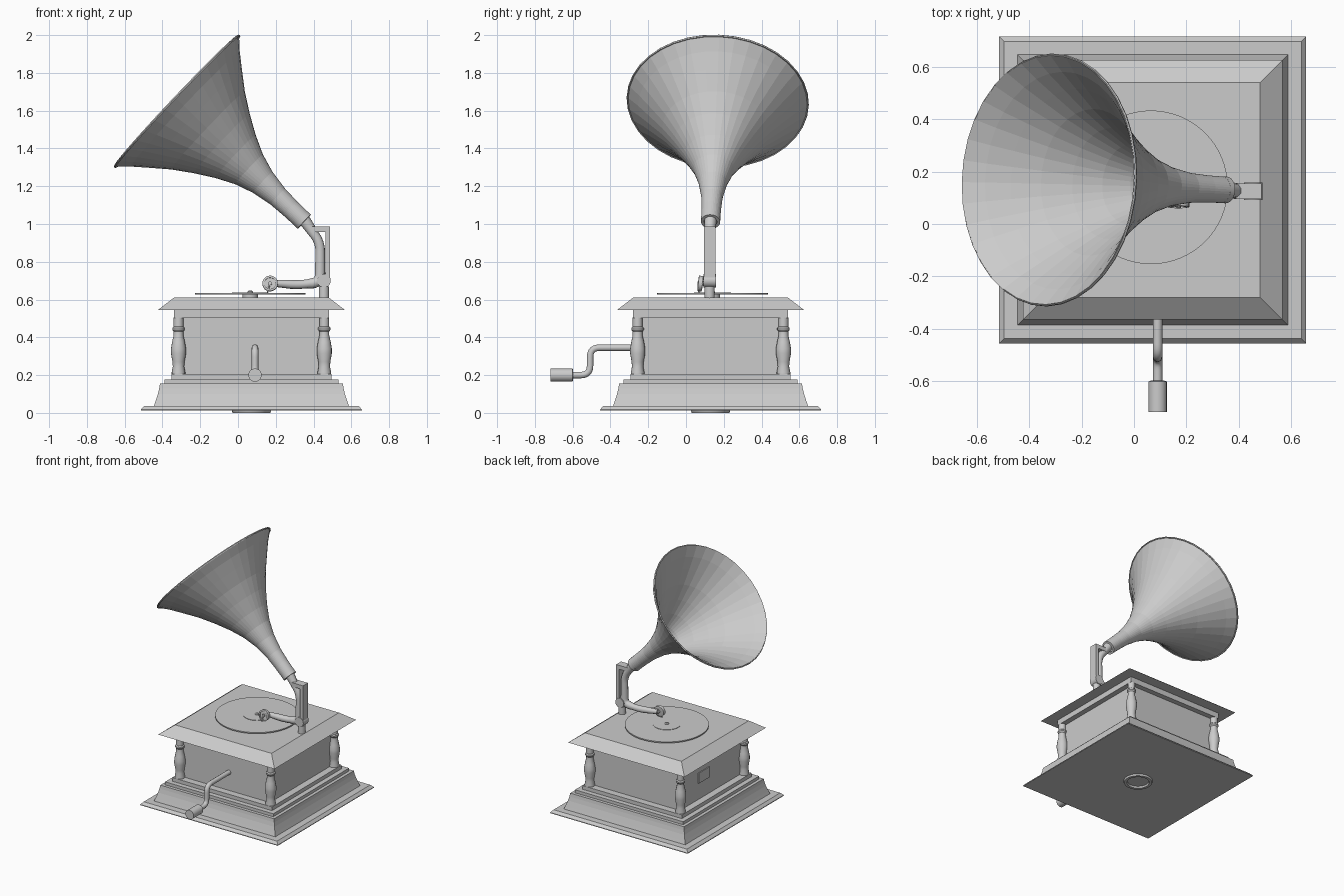
import bpy, bmesh, math
from mathutils import Vector, Matrix

if "Cube" in bpy.data.objects:
    bpy.data.objects.remove(bpy.data.objects["Cube"])

CX, CY = 0.071, 0.13          # centre of the cabinet
POST_Y = 0.125


def finish(name, bm, smooth=None):
    bmesh.ops.recalc_face_normals(bm, faces=bm.faces)
    me = bpy.data.meshes.new(name)
    bm.to_mesh(me)
    bm.free()
    ob = bpy.data.objects.new(name, me)
    bpy.context.collection.objects.link(ob)
    if smooth:
        shade(ob, smooth)
    return ob


def shade(ob, angle):
    bpy.ops.object.select_all(action='DESELECT')
    ob.select_set(True)
    bpy.context.view_layer.objects.active = ob
    bpy.ops.object.shade_smooth_by_angle(angle=math.radians(angle))


def lathe(name, profile, segs=32, origin=(0, 0, 0), axis=(0, 0, 1), caps=True,
          closed=False, phase=0.0, smooth=30):
    """Revolve (radius, height) pairs about an axis through origin."""
    bm = bmesh.new()
    m = Matrix.Translation(origin) @ Vector((0, 0, 1)).rotation_difference(Vector(axis)).to_matrix().to_4x4()
    rings = []
    for r, h in profile:
        rings.append([bm.verts.new(m @ Vector((r * math.cos(phase + 2 * math.pi * i / segs),
                                               r * math.sin(phase + 2 * math.pi * i / segs), h)))
                      for i in range(segs)])
    pairs = list(zip(rings, rings[1:])) + ([(rings[-1], rings[0])] if closed else [])
    for a, b in pairs:
        for i in range(segs):
            j = (i + 1) % segs
            bm.faces.new((a[i], a[j], b[j], b[i]))
    if caps and not closed:
        bm.faces.new(rings[0])
        bm.faces.new(rings[-1])
    return finish(name, bm, smooth)


def square(name, profile):
    """Square moulding from (half width, z) pairs."""
    return lathe(name, [(h * math.sqrt(2), z) for h, z in profile], 4, (CX, CY, 0),
                 phase=math.pi / 4, smooth=None)


def box(name, lo, hi):
    bm = bmesh.new()
    bmesh.ops.create_cube(bm, size=1)
    lo, hi = Vector(lo), Vector(hi)
    for v in bm.verts:
        v.co = Vector([(lo[k] + hi[k]) / 2 + v.co[k] * (hi[k] - lo[k]) for k in range(3)])
    return finish(name, bm)


def tube(name, pts, radii, bend=0.04, steps=6):
    """Round tube along a path with rounded corners."""
    pts = [Vector(p) for p in pts]
    path = [(pts[0], radii[0])]
    for a, p, b, r in zip(pts, pts[1:], pts[2:], radii[1:]):
        s, e = p + (a - p).normalized() * bend, p + (b - p).normalized() * bend
        for k in range(steps + 1):
            t = k / steps
            path.append((s * (1 - t) ** 2 + p * 2 * t * (1 - t) + e * t * t, r))
    path.append((pts[-1], radii[-1]))
    cu = bpy.data.curves.new(name, 'CURVE')
    cu.dimensions = '3D'
    cu.bevel_depth = 1.0
    cu.bevel_resolution = 3
    cu.use_fill_caps = True
    sp = cu.splines.new('POLY')
    sp.points.add(len(path) - 1)
    for q, (co, r) in zip(sp.points, path):
        q.co = (*co, 1)
        q.radius = r
    ob = bpy.data.objects.new(name, cu)
    bpy.context.collection.objects.link(ob)
    bpy.ops.object.select_all(action='DESELECT')
    ob.select_set(True)
    bpy.context.view_layer.objects.active = ob
    bpy.ops.object.convert(target='MESH')
    shade(bpy.context.object, 40)


# Cabinet: foot ring, stepped plinth, body, frieze and lid
lathe("foot_ring", [(0.08, 0.0), (0.10, 0.0), (0.105, 0.014), (0.075, 0.014)], 32, (CX, CY, 0), closed=True)
square("base_plate", [(0.585, 0.013), (0.585, 0.018), (0.567, 0.037)])
square("plinth_moulding", [(0.516, 0.037), (0.508, 0.06), (0.495, 0.10), (0.488, 0.13), (0.484, 0.155)])
square("plinth_step_lower", [(0.46, 0.155), (0.46, 0.178)])
square("plinth_step_upper", [(0.423, 0.178), (0.423, 0.206)])
square("body", [(0.37, 0.206), (0.37, 0.503)])
square("frieze", [(0.41, 0.503), (0.41, 0.547)])
square("lid", [(0.495, 0.545), (0.41, 0.61)])
box("side_plate", (CX - 0.376, 0.15, 0.33), (CX - 0.36, 0.28, 0.41))

# Turned corner columns
column = [(0.036, 0.205), (0.036, 0.215), (0.030, 0.245), (0.032, 0.27), (0.040, 0.315), (0.040, 0.34),
          (0.034, 0.375), (0.026, 0.41), (0.026, 0.43), (0.033, 0.44), (0.033, 0.45), (0.026, 0.457), (0.026, 0.505)]
for sx in (-1, 1):
    for sy in (-1, 1):
        lathe("corner_column", column, 16, (CX + sx * 0.386, CY + sy * 0.386, 0))

# Turntable and disc
disc_at = (0.065, 0.14, 0)
lathe("turntable_hub", [(0.04, 0.605), (0.04, 0.627)], 24, disc_at)
lathe("disc", [(0.293, 0.626), (0.293, 0.635)], 64, disc_at)
lathe("disc_label", [(0.097, 0.634), (0.097, 0.638)], 48, disc_at)
lathe("spindle", [(0.014, 0.637), (0.014, 0.642), (0.007, 0.648)], 16, disc_at)

# Winding crank
tube("crank", [(0.09, -0.22, 0.345), (0.09, -0.508, 0.345), (0.09, -0.508, 0.2), (0.09, -0.62, 0.2)],
     [0.018] * 4, bend=0.05)
lathe("crank_handle", [(0.024, 0.0), (0.035, 0.004), (0.035, 0.12)], 20, (0.09, -0.597, 0.2), (0, -1, 0))

# Horn bracket
lathe("bracket_post", [(0.027, 0.605), (0.027, 0.67)], 16, (0.455, POST_Y, 0))
lathe("bracket_joint", [(0.036, -0.033), (0.036, 0.033)], 20, (0.455, POST_Y, 0.70), (0, 1, 0))
box("bracket_upright", (0.462, POST_Y - 0.03, 0.69), (0.486, POST_Y + 0.03, 0.97))
box("bracket_arm", (0.39, POST_Y - 0.03, 0.957), (0.486, POST_Y + 0.03, 0.987))

# Tone arm and sound box
tube("tone_arm", [(0.345, 0.13, 1.03), (0.435, POST_Y, 0.90), (0.435, POST_Y, 0.69), (0.32, 0.12, 0.678),
                  (0.17, 0.10, 0.687)], [0.034, 0.026, 0.028, 0.024, 0.017], bend=0.045)
sound_at, sound_axis = (0.17, 0.075, 0.685), (0, -1, 0.12)
lathe("sound_box", [(0.034, -0.012), (0.034, 0.004)], 24, sound_at, sound_axis)
lathe("sound_box_rim", [(0.030, -0.014), (0.041, -0.012), (0.041, 0.010), (0.030, 0.012)], 24,
      sound_at, sound_axis, closed=True)
lathe("sound_box_stud", [(0.010, -0.03), (0.010, 0.014)], 12, sound_at, sound_axis)
tube("needle", [(0.17, 0.068, 0.69), (0.155, 0.068, 0.635)], [0.005, 0.003])

# Flared horn
neck, mouth = Vector((0.348, 0.13, 1.015)), Vector((-0.325, 0.168, 1.652))
flare = [(0.050, 0), (0.052, 0.10), (0.057, 0.19), (0.076, 0.30), (0.108, 0.40), (0.157, 0.50),
         (0.217, 0.60), (0.285, 0.70), (0.358, 0.79), (0.420, 0.865), (0.480, 0.927)]
horn = lathe("horn", flare, 36, neck, mouth - neck, caps=False, smooth=None)
solid = horn.modifiers.new("thickness", 'SOLIDIFY')
solid.thickness = 0.006
solid.offset = -1
lathe("horn_rim", [(0.474, 0.92), (0.480, 0.918), (0.483, 0.925), (0.480, 0.930), (0.474, 0.928)], 36,
      neck, mouth - neck, closed=True, smooth=None)
lathe("horn_collar", [(0.034, -0.004), (0.051, -0.004), (0.051, 0.02), (0.034, 0.02)], 36,
      neck, mouth - neck, closed=True)
